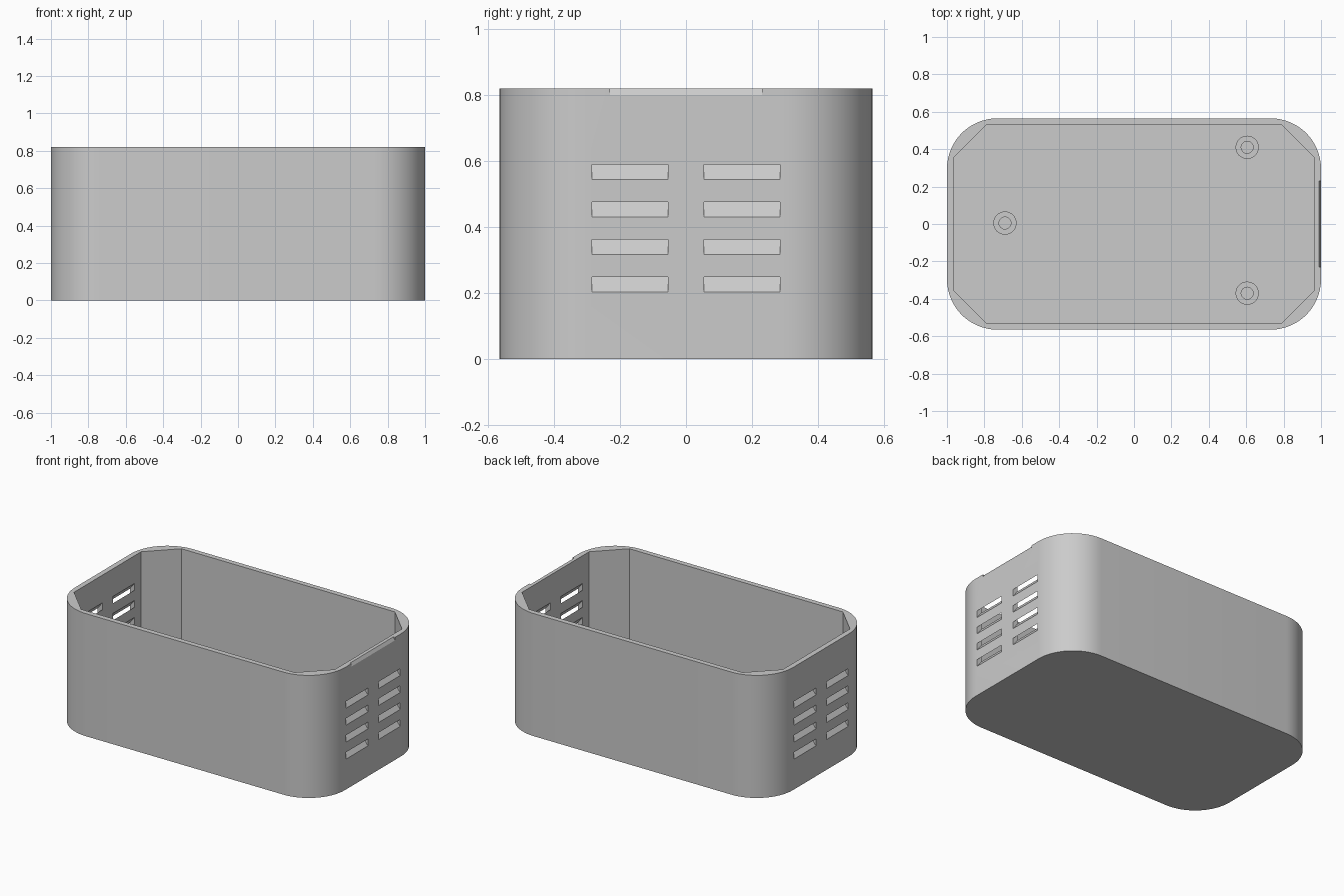
import bpy
import bmesh
from math import cos, sin, pi, radians
from mathutils import Vector

old = bpy.data.objects.get("Cube")
if old:
    bpy.data.objects.remove(old, do_unlink=True)

grey = bpy.data.materials.new("light grey plastic")
grey.use_nodes = True
grey.diffuse_color = (0.6, 0.6, 0.6, 1)
grey.node_tree.nodes["Principled BSDF"].inputs["Base Color"].default_value = (0.6, 0.6, 0.6, 1)

HEIGHT, FLOOR = 0.82, 0.04
HALF_X, HALF_Y, RADIUS = 1.0, 0.565, 0.27
IN_X, IN_Y, CHAMFER = 0.965, 0.53, 0.175


def prism(name, points, direction):
    """Extrude a closed 3D outline along a direction."""
    bm = bmesh.new()
    face = bm.faces.new([bm.verts.new(p) for p in points])
    result = bmesh.ops.extrude_face_region(bm, geom=[face])
    moved = [g for g in result["geom"] if isinstance(g, bmesh.types.BMVert)]
    bmesh.ops.translate(bm, verts=moved, vec=Vector(direction))
    bmesh.ops.recalc_face_normals(bm, faces=bm.faces)
    mesh = bpy.data.meshes.new(name)
    bm.to_mesh(mesh)
    bm.free()
    mesh.materials.append(grey)
    obj = bpy.data.objects.new(name, mesh)
    bpy.context.collection.objects.link(obj)
    return obj


def cut(target, cutter):
    """Subtract the cutter from the target and discard the cutter."""
    cutter.hide_render = True
    mod = target.modifiers.new("cut", "BOOLEAN")
    mod.operation, mod.solver, mod.object = "DIFFERENCE", "EXACT", cutter
    bpy.context.view_layer.objects.active = target
    bpy.ops.object.modifier_apply(modifier=mod.name)
    bpy.data.objects.remove(cutter, do_unlink=True)


def smooth(obj):
    bpy.ops.object.select_all(action="DESELECT")
    obj.select_set(True)
    bpy.context.view_layer.objects.active = obj
    bpy.ops.object.shade_smooth_by_angle(angle=radians(25))


def circle(x, y, z, r, start=0.0, sweep=2 * pi, n=32):
    return [(x + r * cos(start + sweep * i / n), y + r * sin(start + sweep * i / n), z)
            for i in range(n)]


# Outer shell with rounded corners
outline = []
for quarter, (sx, sy) in enumerate([(1, 1), (-1, 1), (-1, -1), (1, -1)]):
    outline += circle(sx * (HALF_X - RADIUS), sy * (HALF_Y - RADIUS), 0, RADIUS,
                      quarter * pi / 2, pi / 2 * 16 / 15, 16)
case = prism("case_shell", outline, (0, 0, HEIGHT))

# Eight-sided cavity
cavity = []
for sx, sy in [(1, 1), (-1, 1), (-1, -1), (1, -1)]:
    pair = [(sx * IN_X, sy * (IN_Y - CHAMFER), FLOOR),
            (sx * (IN_X - CHAMFER), sy * IN_Y, FLOOR)]
    cavity += pair if sx * sy > 0 else pair[::-1]
cut(case, prism("cavity_cutter", cavity, (0, 0, 1)))

# Vent slots at both ends, rising towards the inside
SLOPE, MARGIN = 1.3, 0.02
for end in (-1, 1):
    for side in (-1, 1):
        for row in range(4):
            low = 0.203 + row * 0.1135
            x_out, x_in = end * (HALF_X + MARGIN), end * (IN_X - MARGIN)
            z_out = low - SLOPE * MARGIN
            z_in = low + SLOPE * (HALF_X - IN_X + MARGIN)
            y = side * 0.17 - 0.115
            slot = [(x_out, y, z_out), (x_in, y, z_in),
                    (x_in, y, z_in + 0.046), (x_out, y, z_out + 0.046)]
            cut(case, prism("slot_cutter", slot, (0, 0.23, 0)))

# Shallow sloped notch on the left end of the rim
notch = [(1.006, -0.23, 0.79), (1.006, -0.23, 0.83), (0.982, -0.23, 0.83)]
cut(case, prism("notch_cutter", notch, (0, 0.46, 0)))
smooth(case)

# Hollow mounting posts on the floor
for name, x, y in [("back_post", 0.605, 0.41), ("front_post", 0.605, -0.37),
                   ("end_post", -0.69, 0.005)]:
    post = prism("mounting_" + name, circle(x, y, FLOOR - 0.005, 0.062), (0, 0, 0.085))
    cut(post, prism("hole_cutter", circle(x, y, FLOOR, 0.032), (0, 0, 0.2)))
    smooth(post)
